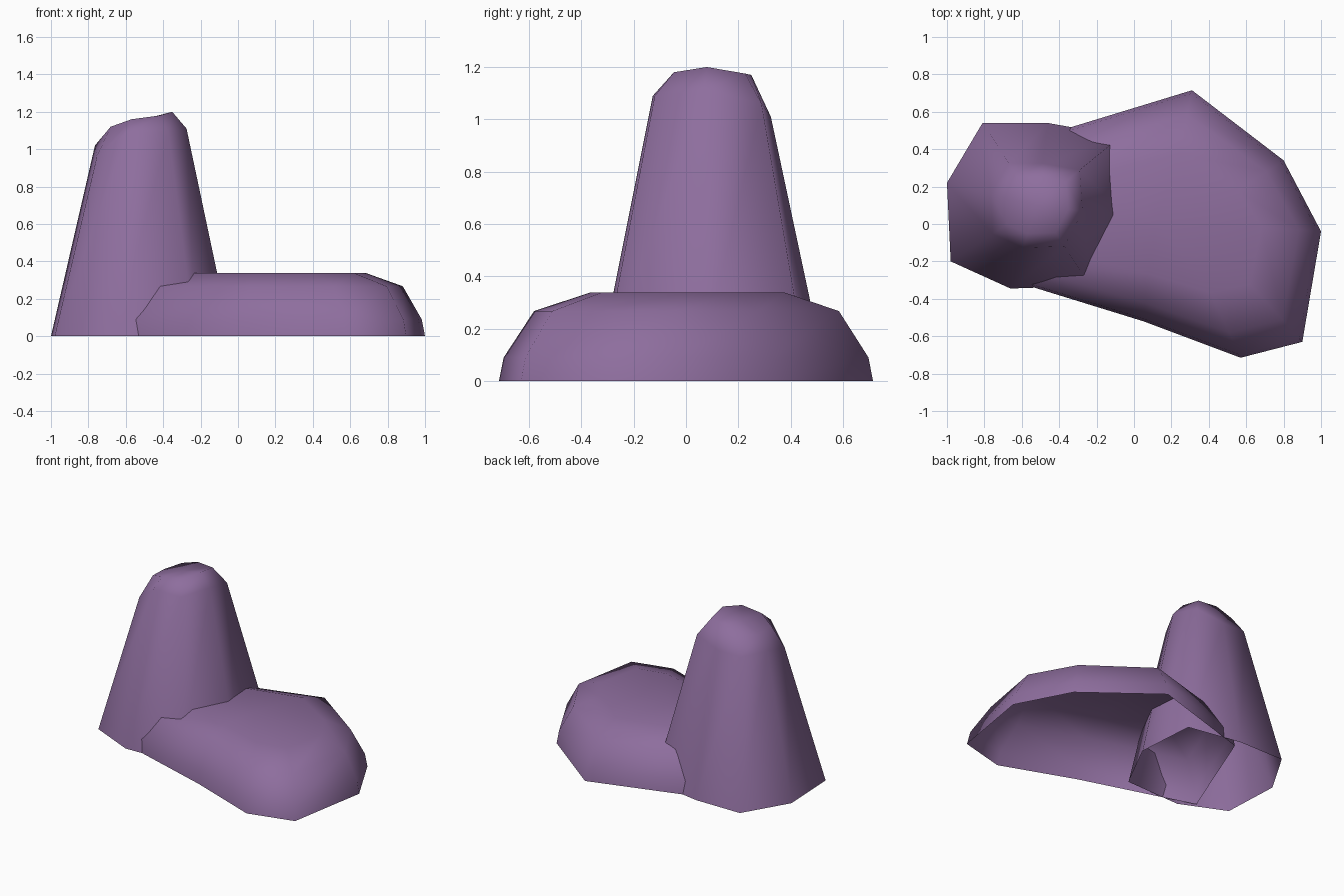
import bpy

if "Cube" in bpy.data.objects:
    bpy.data.objects.remove(bpy.data.objects["Cube"])

stone = bpy.data.materials.new("purple stone")
stone.diffuse_color = (0.27, 0.155, 0.34, 1)
stone.use_nodes = True
stone.node_tree.nodes["Principled BSDF"].inputs["Base Color"].default_value = stone.diffuse_color


def rock(name, base, centre, rings):
    """Open-bottomed boulder: footprint scaled about a centre, ring by ring.
    Each ring is (x scale, y scale, list of heights)."""
    n = len(base)
    cx, cy = centre
    verts, faces = [], []
    for sx, sy, heights in rings:
        for (x, y), z in zip(base, heights):
            verts.append((cx + (x - cx) * sx, cy + (y - cy) * sy, z))
    for r in range(len(rings) - 1):
        for i in range(n):
            j = (i + 1) % n
            faces.append((r * n + i, r * n + j, (r + 1) * n + j, (r + 1) * n + i))
    # cap: fan around the middle of the last ring
    top = len(verts)
    last = (len(rings) - 1) * n
    verts.append((cx, cy, sum(rings[-1][2]) / n))
    faces += [(last + i, last + (i + 1) % n, top) for i in range(n)]
    mesh = bpy.data.meshes.new(name)
    mesh.from_pydata(verts, [], faces)
    mesh.materials.append(stone)
    mesh.shade_smooth()
    obj = bpy.data.objects.new(name, mesh)
    bpy.context.collection.objects.link(obj)
    return obj


# Tall tapering rock, footprint counter-clockwise from the right
tall = [(-0.04, 0.04), (-0.07, 0.47), (-0.46, 0.54), (-0.81, 0.54),
        (-1.0, 0.22), (-0.98, -0.2), (-0.66, -0.345), (-0.23, -0.33)]
rock("tall_rock", tall, (-0.52, 0.1), [
    (1, 1, [0] * 8),
    (0.51, 0.51, [1.11, 1.06, 1.01, 1.01, 1.02, 0.96, 1.09, 1.09]),
    (0.35, 0.34, [1.20, 1.175, 1.17, 1.13, 1.11, 1.12, 1.16, 1.18])])

# Low flat rock running into the tall one
low = [(1.0, -0.04), (0.8, 0.34), (0.31, 0.715), (-0.46, 0.48),
       (-0.76, -0.27), (0.05, -0.52), (0.57, -0.715), (0.9, -0.63)]
rock("low_rock", low, (0.12, 0.01), [
    (1, 1, [0] * 8),
    (0.98, 0.975, [0.09] * 8),
    (0.865, 0.815, [0.267] * 8),
    (0.64, 0.52, [0.338] * 8)])
